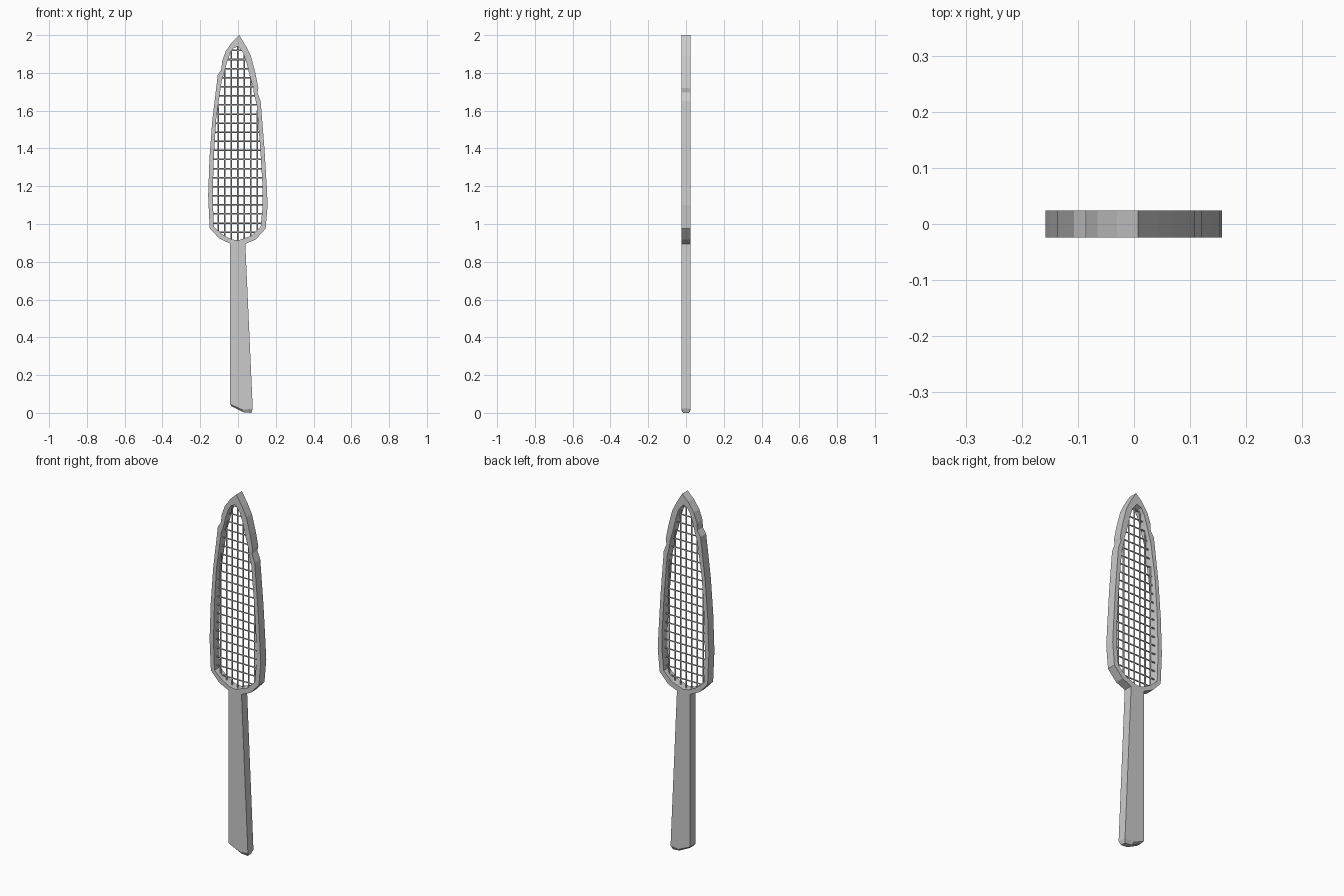
import bpy, bmesh
from mathutils import Vector

if "Cube" in bpy.data.objects:
    bpy.data.objects.remove(bpy.data.objects["Cube"])

D = 0.0245  # half thickness of frame and handle


def make(name, bm):
    bmesh.ops.recalc_face_normals(bm, faces=bm.faces)
    me = bpy.data.meshes.new(name)
    bm.to_mesh(me)
    bm.free()
    ob = bpy.data.objects.new(name, me)
    bpy.context.collection.objects.link(ob)
    return ob


# outline pairs: outer x, z, inner x, z (clockwise from the tip)
RIM = [
    (0.007, 2.0, 0.0, 1.94), (0.042, 1.942, 0.028, 1.905),
    (0.068, 1.89, 0.045, 1.855), (0.092, 1.80, 0.063, 1.78),
    (0.108, 1.72, 0.081, 1.72), (0.103, 1.695, 0.084, 1.69),
    (0.120, 1.65, 0.099, 1.63), (0.140, 1.40, 0.118, 1.40),
    (0.152, 1.20, 0.130, 1.20), (0.157, 1.10, 0.131, 1.10),
    (0.146, 0.975, 0.120, 0.985), (0.094, 0.918, 0.072, 0.938),
    (0.035, 0.893, 0.0, 0.913), (-0.035, 0.893, -0.035, 0.919),
    (-0.10, 0.924, -0.080, 0.943), (-0.150, 0.978, -0.128, 0.985),
    (-0.158, 1.15, -0.134, 1.15), (-0.151, 1.35, -0.128, 1.36),
    (-0.136, 1.55, -0.115, 1.56), (-0.107, 1.79, -0.086, 1.76),
    (-0.087, 1.82, -0.070, 1.81), (-0.085, 1.86, -0.060, 1.85),
    (-0.065, 1.915, -0.043, 1.90), (-0.030, 1.965, -0.025, 1.93),
]

# head frame: closed band with a rectangular section
bm = bmesh.new()
rings = []
for ox, oz, ix, iz in RIM:
    rings.append([bm.verts.new(p) for p in
                  ((ox, -D, oz), (ox, D, oz), (ix, D, iz), (ix, -D, iz))])
for i, a in enumerate(rings):
    b = rings[(i + 1) % len(rings)]
    for j in range(4):
        k = (j + 1) % 4
        bm.faces.new((a[j], a[k], b[k], b[j]))
make("head_frame", bm)

# handle: tapered bar with slanted, chamfered butt
top = [(-0.042, 0.906), (0.040, 0.906)]
PROFILE = [(-0.042, 0.91), (-0.042, 0.046), (0.025, 0.016),
           (0.078, 0.022), (0.038, 0.91)]
BUTT = [(-0.034, 0.033), (0.030, 0.003), (0.070, 0.0)]
bm = bmesh.new()
front = [bm.verts.new((x, -D, z)) for x, z in PROFILE]
back = [bm.verts.new((x, D, z)) for x, z in PROFILE]
bf = [bm.verts.new((x, -D + 0.01, z + 0.002)) for x, z in BUTT]
bb = [bm.verts.new((x, D - 0.01, z + 0.002)) for x, z in BUTT]
bm.faces.new(front)
bm.faces.new(back)
for a, b in ((0, 1), (3, 4), (4, 0)):
    bm.faces.new((front[a], front[b], back[b], back[a]))
for i in range(2):
    bm.faces.new((front[i + 1], front[i + 2], bf[i + 1], bf[i]))
    bm.faces.new((back[i + 1], back[i + 2], bb[i + 1], bb[i]))
    bm.faces.new((bf[i], bf[i + 1], bb[i + 1], bb[i]))
bm.faces.new((front[1], bf[0], bb[0], back[1]))
bm.faces.new((front[3], bf[2], bb[2], back[3]))
handle = make("handle", bm)
for v in handle.data.vertices:
    if v.co.z < 0.01:
        v.co.z -= 0.002


# strings: clipped to the inner outline of the frame
def span(axis, value):
    pts = [r[2:] for r in RIM]
    hits = []
    for p, q in zip(pts, pts[1:] + pts[:1]):
        if (p[axis] - value) * (q[axis] - value) < 0:
            t = (value - p[axis]) / (q[axis] - p[axis])
            hits.append(p[1 - axis] + t * (q[1 - axis] - p[1 - axis]))
    return min(hits) - 0.006, max(hits) + 0.006


def string(bm, a, b, r=0.004):
    a, b = Vector(a), Vector(b)
    rot = (b - a).to_track_quat('Z', 'Y').to_matrix().to_4x4()
    rot.translation = (a + b) / 2
    bmesh.ops.create_cone(bm, cap_ends=True, segments=6, radius1=r, radius2=r,
                          depth=(b - a).length, matrix=rot)


bm = bmesh.new()
for i in range(-3, 4):
    x = 0.0345 * i - 0.0015
    lo, hi = span(0, x)
    string(bm, (x, 0, lo), (x, 0, hi))
make("long_strings", bm)

bm = bmesh.new()
for i in range(21):
    z = 0.957 + 0.0481 * i
    lo, hi = span(1, z)
    string(bm, (lo, 0, z), (hi, 0, z))
make("cross_strings", bm)
